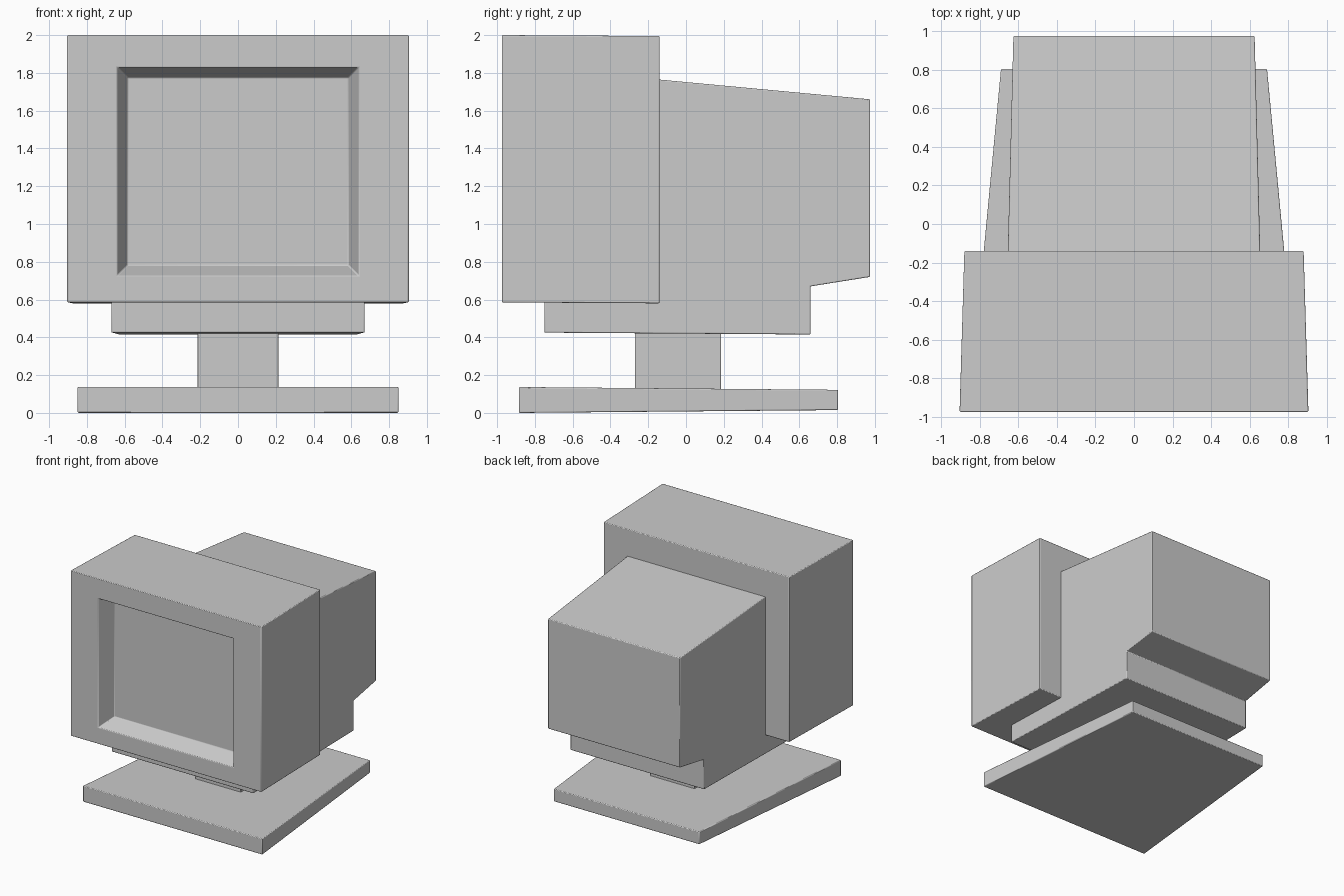
import bpy
import bmesh
from math import radians

cube = bpy.data.objects.get("Cube")
if cube:
    bpy.data.objects.remove(cube, do_unlink=True)

# Single grey plastic
plastic = bpy.data.materials.new("grey_plastic")
plastic.use_nodes = True
GREY = (0.6, 0.6, 0.6, 1)
plastic.diffuse_color = GREY
plastic.node_tree.nodes["Principled BSDF"].inputs["Base Color"].default_value = GREY


def finish(name, bm, bevel):
    """Turn a bmesh into an object with softly rounded edges."""
    bmesh.ops.recalc_face_normals(bm, faces=bm.faces[:])
    mesh = bpy.data.meshes.new(name)
    bm.to_mesh(mesh)
    bm.free()
    mesh.materials.append(plastic)
    obj = bpy.data.objects.new(name, mesh)
    bpy.context.collection.objects.link(obj)
    mod = obj.modifiers.new("soft_edges", 'BEVEL')
    mod.width = bevel
    mod.segments = 2
    mod.limit_method = 'ANGLE'
    mod.angle_limit = radians(25)
    bpy.ops.object.select_all(action='DESELECT')
    obj.select_set(True)
    bpy.context.view_layer.objects.active = obj
    bpy.ops.object.shade_smooth_by_angle(angle=radians(35))
    return obj


def loft(name, rings, bevel=0.006):
    """Join rectangles (y, half width, bottom, top) and cap both ends."""
    bm = bmesh.new()
    loops = [[bm.verts.new(p) for p in ((-w, y, b), (w, y, b), (w, y, t), (-w, y, t))]
             for y, w, b, t in rings]
    for a, c in zip(loops, loops[1:]):
        for i in range(4):
            j = (i + 1) % 4
            bm.faces.new((a[i], a[j], c[j], c[i]))
    bm.faces.new(loops[0])
    bm.faces.new(loops[-1])
    return finish(name, bm, bevel)


def tapered_profile(name, points, width_at, bevel=0.006):
    """Side profile spanning the model's width, narrowing along y."""
    bm = bmesh.new()
    left, right = [[bm.verts.new((s * width_at(y), y, z)) for y, z in points]
                   for s in (1, -1)]
    bm.faces.new(left)
    bm.faces.new(right)
    for i in range(len(points)):
        j = (i + 1) % len(points)
        bm.faces.new((left[i], left[j], right[j], right[i]))
    return finish(name, bm, bevel)


# Front casing with the recessed screen
loft("screen_casing", [
    (-0.14, 0.88, 0.58, 1.995),
    (-0.975, 0.905, 0.585, 2.0),
    (-0.975, 0.64, 0.725, 1.83),
    (-0.835, 0.585, 0.78, 1.775),
])

# Rear housing and the chin below it, in one tapering piece
tapered_profile("rear_housing", [
    (-0.75, 0.425), (0.66, 0.415), (0.66, 0.67), (0.975, 0.72),
    (0.975, 1.66), (-0.2, 1.77), (-0.2, 0.62), (-0.75, 0.62),
], lambda y: 0.651 - 0.026 * y)

# Neck and foot
loft("neck", [(-0.27, 0.215, 0.1, 0.44), (0.185, 0.21, 0.1, 0.44)], 0.004)
loft("base_plate", [(-0.885, 0.85, 0.0, 0.137), (0.805, 0.69, 0.015, 0.122)])
